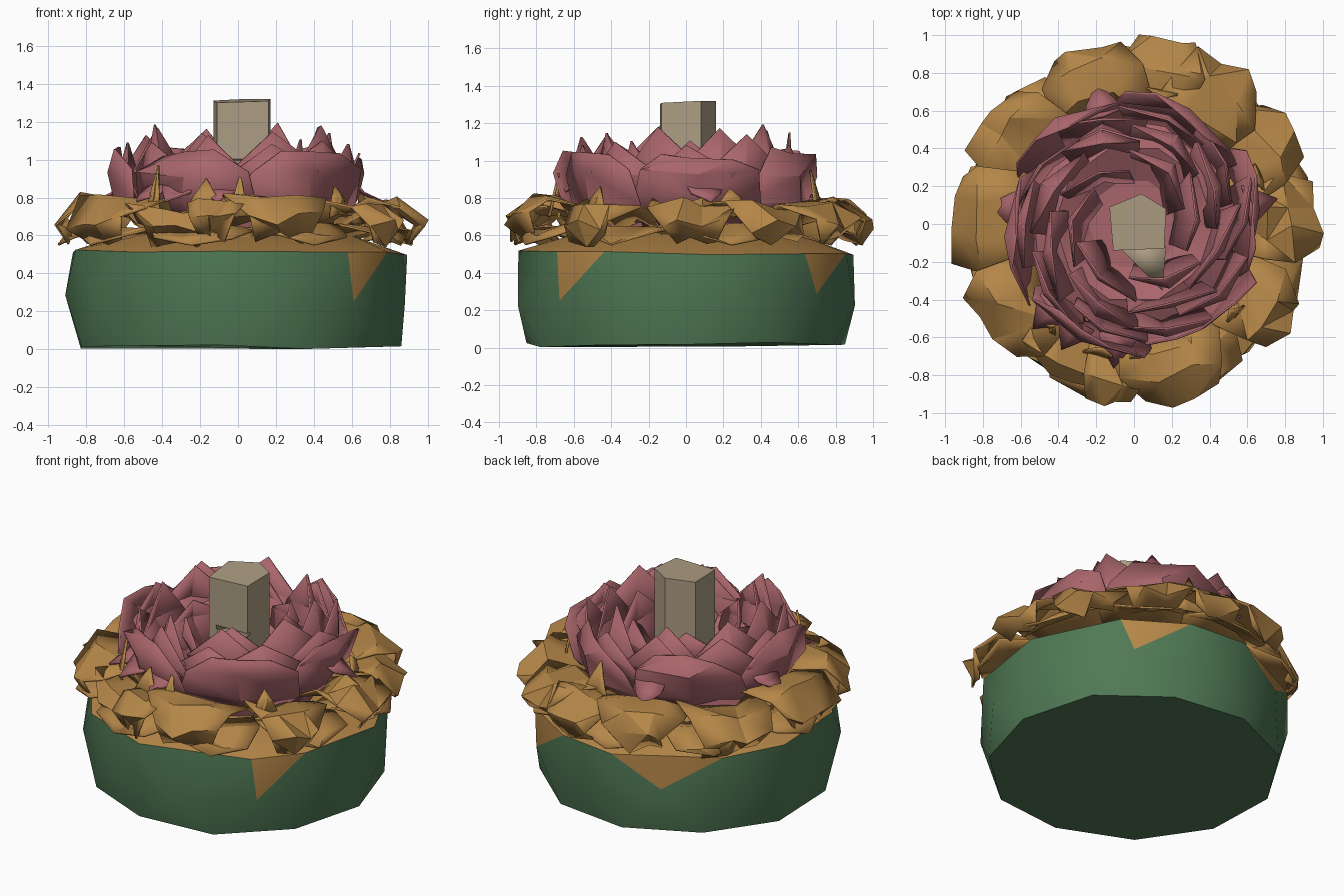
import bpy, bmesh, math, random
from mathutils import Vector

cube = bpy.data.objects.get("Cube")
if cube:
    bpy.data.objects.remove(cube, do_unlink=True)
rng = random.Random(11)


def material(name, rgb):
    m = bpy.data.materials.new(name)
    m.use_nodes = True
    m.diffuse_color = (*rgb, 1)
    m.node_tree.nodes["Principled BSDF"].inputs["Base Color"].default_value = (*rgb, 1)
    return m


green = material("leaf green", (0.08, 0.19, 0.09))
ochre = material("ochre", (0.46, 0.24, 0.065))
pink = material("dusty pink", (0.39, 0.13, 0.145))
beige = material("beige", (0.42, 0.34, 0.23))


def polar(deg, r, z):
    a = math.radians(deg)
    return Vector((r * math.cos(a), r * math.sin(a), z))


def finish(name, bm, mats, thickness=0, angle=25):
    bmesh.ops.recalc_face_normals(bm, faces=bm.faces)
    mesh = bpy.data.meshes.new(name)
    bm.to_mesh(mesh)
    bm.free()
    for m in mats:
        mesh.materials.append(m)
    ob = bpy.data.objects.new(name, mesh)
    bpy.context.collection.objects.link(ob)
    bpy.ops.object.select_all(action='DESELECT')
    ob.select_set(True)
    bpy.context.view_layer.objects.active = ob
    bpy.ops.object.shade_smooth_by_angle(angle=math.radians(angle))
    if thickness:
        mod = ob.modifiers.new("thickness", 'SOLIDIFY')
        mod.thickness = thickness
        mod.offset = 0


def petal(bm, deg, rows, jitter, columns=(-1, -0.35, 0.35, 1), skew=0):
    """Skin a petal through rows of (radius, height, half angle), triangulated."""
    grid = []
    for r, z, half in rows:
        if half == 0:
            grid.append([bm.verts.new(polar(deg, r, z))] * len(columns))
            continue
        row = []
        for t in columns:
            j = [rng.uniform(-jitter, jitter) for _ in range(3)]
            row.append(bm.verts.new(polar(deg + half * t, r + skew * t, z) + Vector(j)))
        grid.append(row)
    for low, high in zip(grid, grid[1:]):
        for i in range(len(columns) - 1):
            a, b, c, d = low[i], low[i + 1], high[i + 1], high[i]
            if c is d:
                bm.faces.new((a, b, c))
            elif rng.random() < 0.5:
                bm.faces.new((a, b, c))
                bm.faces.new((a, c, d))
            else:
                bm.faces.new((a, b, d))
                bm.faces.new((b, c, d))


# Faceted green pot with ochre shoulder and three narrow ochre drips
SIDES = 11
step = 360 / SIDES
rim_angles = (-29, 8, 45, 72, 96, 139, 165, 198, 232, 265, 310)
bm = bmesh.new()
bottom = [bm.verts.new(polar(-32 + k * step, 0.86, rng.uniform(0, 0.03))) for k in range(SIDES)]
middle = [bm.verts.new(polar(-48 + k * step, 0.91, 0.27 + rng.uniform(-0.05, 0.05)))
          for k in range(SIDES)]
top = [bm.verts.new(polar(a, 0.90, 0.51 + rng.uniform(-0.015, 0.02))) for a in rim_angles]
inner = [bm.verts.new(polar(-48 + k * step, 0.62, 0.60)) for k in range(SIDES)]
bm.faces.new(bottom)
bm.faces.new(inner).material_index = 1
for k in range(SIDES):
    n, p = (k + 1) % SIDES, k - 1
    bm.faces.new((bottom[k], middle[k], middle[n]))
    bm.faces.new((bottom[p], bottom[k], middle[k]))
    bm.faces.new((middle[k], middle[n], top[k]))
    drip = bm.faces.new((middle[k], top[k], top[p]))
    drip.material_index = 1 if k in (0, 3, 5) else 0
    for f in ((top[k], inner[k], inner[n]), (top[p], top[k], inner[k])):
        bm.faces.new(f).material_index = 1
finish("pot", bm, (green, ochre), angle=35)

# Crumpled ochre petals arching outward: angle, reach, half angle
bm = bmesh.new()
for deg, reach, half in ((2, 0.98, 14), (32, 0.97, 17), (58, 0.97, 18), (80, 0.98, 14),
                         (106, 0.97, 18), (143, 0.96, 18), (178, 0.97, 19), (216, 0.95, 18),
                         (246, 0.87, 18), (261, 0.97, 10), (286, 0.96, 18), (327, 0.98, 15)):
    dz = rng.uniform(-0.03, 0.03)
    petal(bm, deg, ((0.54, 0.66, half * 1.1), (0.68, 0.75 + dz, half * 1.2),
                    (0.85, 0.77 + dz, half * 1.05), (reach, 0.66 + dz, half * 0.65),
                    (reach - 0.06, 0.57 + dz, half * 0.5)), 0.04)
finish("ochre_petals", bm, (ochre,), 0.012)

# Shorter ochre petals tucked below
bm = bmesh.new()
for k in range(9):
    petal(bm, k * 40 + 15, ((0.56, 0.60, 22), (0.76, 0.65, 21),
                            (0.90, 0.60, 14), (0.95, 0.55, 0)), 0.025)
finish("lower_ochre_petals", bm, (ochre,), 0.012)

# Small upright ochre points against the flower
bm = bmesh.new()
for deg, tip, half in ((232, 0.97, 4), (256, 0.90, 9), (271, 0.93, 4), (318, 0.86, 6),
                       (78, 0.95, 10), (20, 0.85, 8)):
    petal(bm, deg, ((0.73, 0.70, half), (0.71, 0.80, half * 0.6), (0.68, tip, 0)), 0.01)
finish("ochre_points", bm, (ochre,), 0.012)

# Hollow pink cup behind the petals
bm = bmesh.new()
profile = ((0.50, 0.58), (0.56, 0.78), (0.42, 0.86), (0.24, 0.76))
cups = [[bm.verts.new(polar(k * 36, r, z)) for k in range(10)] for r, z in profile]
bm.faces.new(cups[0])
bm.faces.new(cups[-1])
for low, high in zip(cups, cups[1:]):
    for k in range(10):
        bm.faces.new((low[k - 1], low[k], high[k], high[k - 1]))
finish("flower_cup", bm, (pink,))

# Broad angular outer pink petals
WIDE = (-1, 0, 1)
bm = bmesh.new()
for k in range(6):
    z = 1.04 + rng.uniform(-0.03, 0.02)
    petal(bm, k * 60 + 5, ((0.55, 0.66, 30), (0.65, 0.79, 33),
                           (0.68, 0.93, 29), (0.65, z, 15)), 0.025, WIDE, 0.025)
finish("outer_pink_petals", bm, (pink,), 0.012)

# Small pink flaps lying out over the ochre
bm = bmesh.new()
for deg in (10, 105, 172, 226, 240, 262):
    petal(bm, deg, ((0.60, 0.88, 10), (0.67, 0.82, 7), (0.77, 0.78, 0)), 0.015, WIDE)
finish("pink_flaps", bm, (pink,), 0.012)

# Sharp inner rings, parted at the front: count, base, belly and tip radius, tip height, half angle
bm = bmesh.new()
for count, r0, r1, r2, tip, half in ((10, 0.50, 0.60, 0.58, 1.13, 23),
                                     (8, 0.36, 0.50, 0.46, 1.17, 28),
                                     (6, 0.24, 0.35, 0.33, 1.08, 35)):
    for k in range(count):
        deg = 270 + (k + 0.5) * 360 / count + rng.uniform(-5, 5)
        z = tip + rng.uniform(-0.05, 0.03)
        petal(bm, deg, ((r0, 0.74, half), (r1, 0.93, half),
                        (r2, z, 0)), 0.03, WIDE, 0.05)
finish("inner_pink_petals", bm, (pink,), 0.012)

# Five-sided central pistil with one beige sliver in front
bm = bmesh.new()
outline = ((-0.13, 0.09), (0.04, 0.16), (0.17, 0.08), (0.16, -0.13), (-0.11, -0.14))
low = [bm.verts.new((x, y, 0.72)) for x, y in outline]
high = [bm.verts.new((x, y, 1.31 + 0.05 * y + 0.03 * x)) for x, y in outline]
bm.faces.new(low)
bm.faces.new(high)
for i in range(5):
    bm.faces.new((low[i - 1], low[i], high[i], high[i - 1]))
finish("pistil", bm, (beige,))

bm = bmesh.new()
bm.faces.new([bm.verts.new(c) for c in ((-0.07, -0.13, 1.0), (0.17, -0.12, 1.0), (0.15, -0.35, 0.93))])
finish("pistil_sliver", bm, (beige,), 0.009)
